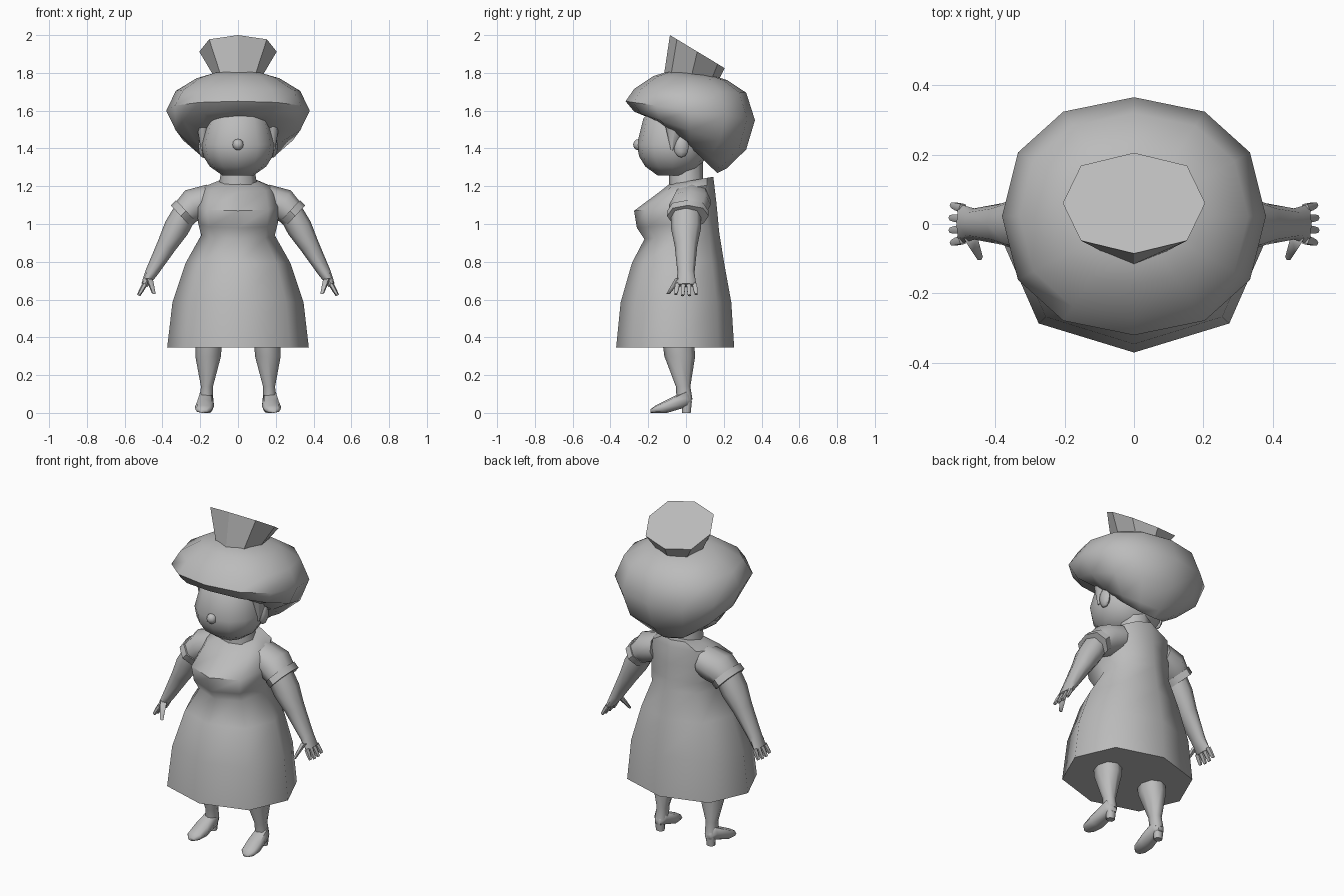
import bpy, bmesh, math
from mathutils import Vector

cube = bpy.data.objects.get("Cube")
if cube:
    bpy.data.objects.remove(cube)

shade = (0.5, 0.5, 0.5, 1)
grey = bpy.data.materials.new("plain grey")
grey.use_nodes = True
grey.diffuse_color = shade
grey.node_tree.nodes["Principled BSDF"].inputs["Base Color"].default_value = shade


def finish(name, bm, mirror, angle):
    """Turn a bmesh into a smooth shaded object, mirrored if it is one of a pair."""
    bmesh.ops.recalc_face_normals(bm, faces=bm.faces)
    mesh = bpy.data.meshes.new(name)
    bm.to_mesh(mesh)
    bm.free()
    mesh.materials.append(grey)
    for polygon in mesh.polygons:
        polygon.use_smooth = True
    mesh.set_sharp_from_angle(angle=math.radians(angle))
    obj = bpy.data.objects.new(name, mesh)
    bpy.context.collection.objects.link(obj)
    if mirror:
        obj.modifiers.new("Mirror", 'MIRROR')


def squared(value, power):
    """Push a sine or cosine outward for a slightly boxy outline."""
    return math.copysign(abs(value) ** power, value)


def loft(name, rings, sides=8, mirror=False, angle=60, power=0.9):
    """Skin closed rings, each a (centre, u axis, v axis), and cap both ends."""
    bm = bmesh.new()
    loops = []
    for centre, u, v in rings:
        turns = [math.tau * i / sides for i in range(sides)]
        loops.append([bm.verts.new(centre + u * squared(math.cos(turn), power)
                                   + v * squared(math.sin(turn), power))
                      for turn in turns])
    for low, high in zip(loops, loops[1:]):
        for i in range(sides):
            bm.faces.new((low[i - 1], low[i], high[i], high[i - 1]))
    bm.faces.new(loops[0])
    bm.faces.new(loops[-1])
    finish(name, bm, mirror, angle)


def ring(front, front_z, back, back_z, half_width, x=0):
    """Ring through a front point and a back point."""
    a, b = Vector((x, front, front_z)), Vector((x, back, back_z))
    return (a + b) / 2, Vector((half_width, 0, 0)), (b - a) / 2


def limb(x, y, z, thick, deep, lean):
    """Ring across an arm that leans out sideways."""
    turn = math.radians(lean)
    across = Vector((math.cos(turn), 0, math.sin(turn)))
    return Vector((x, y, z)), across * thick, Vector((0, deep, 0))


def along_arm(t, thick, deep, y=0):
    """Ring on the straight line from the sleeve (0) past the wrist (1)."""
    return limb(0.28 + 0.18 * t, y, 1.06 - 0.32 * t, thick, deep, 30)


def blob(name, place, size, mirror=False):
    bm = bmesh.new()
    bmesh.ops.create_uvsphere(bm, u_segments=8, v_segments=6, radius=1)
    bmesh.ops.scale(bm, vec=size, verts=bm.verts)
    bmesh.ops.translate(bm, vec=place, verts=bm.verts)
    finish(name, bm, mirror, 60)


# Dress: the skirt flares by a square law, then the waist, bust and shoulders
dress = []
for t in (0, 0.4, 0.75):
    flare = 1 - t * t
    z = 0.345 + 0.6 * t
    dress.append(ring(-0.22 - 0.15 * flare, z, 0.16 + 0.095 * flare, z,
                      0.2 + 0.175 * flare))
for z, half_width, front in ((0.94, 0.195, 0.22), (1, 0.21, 0.26), (1.09, 0.22, 0.275),
                             (1.19, 0.2, 0.14), (1.23, 0.1, 0.09)):
    dress.append(ring(-front, z - 0.02, 0.2 - 0.03 * z * z * z, z + 0.02, half_width))
loft("dress", dress)

# Sleeves with a turned cuff
loft("sleeve", [limb(0.15, 0.03, 1.13, 0.08, 0.1, 80),
                limb(0.235, 0.02, 1.1, 0.09, 0.11, 60),
                limb(0.285, 0.01, 1.06, 0.07, 0.1, 47)], mirror=True)
loft("sleeve_cuff", [limb(0.275 + step, 0.01, 1.07 - step, 0.078, 0.11, 47)
                     for step in (0, 0.028)], mirror=True, angle=50)

# Arms and palms
loft("arm", [along_arm(t, thick, deep) for t, thick, deep in (
    (0, 0.065, 0.08), (0.25, 0.068, 0.08), (0.55, 0.052, 0.06),
    (1, 0.033, 0.045), (1.2, 0.018, 0.055))], mirror=True)

# Fingers and thumb
for i, name in enumerate(("index", "middle", "ring", "little")):
    side = (i - 1.5) * 0.03
    reach = 0.2 - 0.02 * abs(i - 1.5)
    loft(name + "_finger", [along_arm(1.18 + reach * t, 0.014 - 0.005 * t * t,
                                      0.014 - 0.005 * t * t, side * (1 + 0.2 * t))
                            for t in (0, 0.6, 1)], sides=6, mirror=True)
loft("thumb", [limb(0.47 - 0.025 * t, -0.04 - 0.055 * t, 0.71 - 0.08 * t,
                    0.02 - 0.01 * t, 0.02 - 0.01 * t, 10)
               for t in (0, 0.6, 1)], sides=6, mirror=True)

# Legs: full calves narrowing to the ankle
loft("leg", [ring(-0.11 * z - 1.2 * r, z, -0.11 * z + 1.2 * r, z, r, x=0.17 - 0.04 * z)
             for z, r in ((0.4, 0.07), (0.3, 0.068), (0.14, 0.032), (0.07, 0.035))],
     mirror=True)

# Shoes: upright rings from heel to toe, with a block heel
loft("shoe", [ring(y, low, y, high, half_width, x=0.17 - 0.07 * y)
              for y, low, high, half_width in (
                  (0.03, 0.04, 0.08, 0.02), (0, 0.03, 0.12, 0.04),
                  (-0.1, 0, 0.07, 0.05), (-0.16, 0, 0.04, 0.045),
                  (-0.187, 0, 0.02, 0.02))], mirror=True, power=0.75)
loft("shoe_heel", [ring(-0.02, z, 0.025 + 0.1 * z, z, 0.024 + 0.1 * z, x=0.17)
                   for z in (0, 0.06)], mirror=True)

# Neck, and an egg shaped head with nose and ears
loft("neck", [ring(-0.09, z, 0.09, z + 0.03, 0.3 - z / 6) for z in (1.19, 1.3)])
head = []
for latitude in (-65, -40, -20, 0, 35, 60):
    rise, out = math.sin(math.radians(latitude)), math.cos(math.radians(latitude))
    z = 1.42 + rise * (0.24 if rise > 0 else 0.18)
    head.append(ring(-0.07 - 0.19 * out, z, -0.07 + 0.19 * out, z, 0.195 * out))
loft("head", head, sides=12)
blob("nose", (0, -0.25, 1.42), (0.03, 0.03, 0.03))
blob("ear", (0.188, -0.025, 1.41), (0.022, 0.04, 0.058), mirror=True)

# Hair: a full round bob whose lower rings tip down toward the nape
hair = []
for latitude in (-65, -55, -30, 0, 30, 55, 70):
    rise, out = math.sin(math.radians(latitude)), math.cos(math.radians(latitude))
    z = 1.6 + 0.21 * rise
    tip = max(0.01, 0.05 - 0.1 * rise)
    hair.append(ring(0.02 - 0.34 * out, z + tip, 0.02 + 0.345 * out, z - tip, 0.38 * out))
loft("hair", hair, sides=12)
loft("side_lock", [ring(-0.11, 1.52, -0.01, 1.49, 0.03, x=0.185),
                   ring(-0.08, 1.39, -0.07, 1.39, 0.006, x=0.19)], mirror=True)

# Slanted flared hat
loft("hat", [ring(-0.115, 1.8, 0.17, 1.755, 0.125),
             ring(-0.085, 2, 0.205, 1.825, 0.205)], angle=20, power=0.85)
